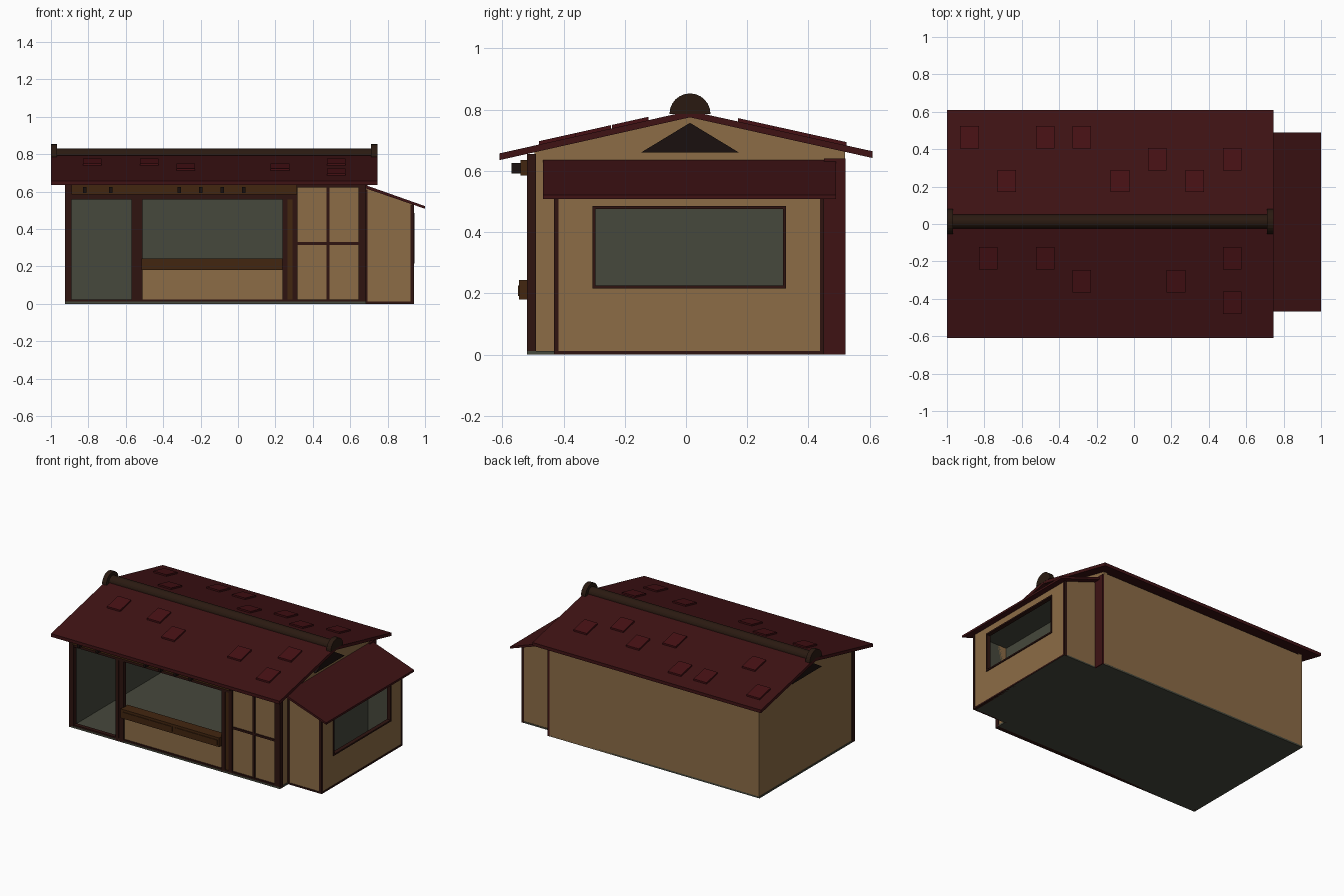
import bpy, bmesh, math

if "Cube" in bpy.data.objects:
    bpy.data.objects.remove(bpy.data.objects["Cube"])


def material(name, r, g, b):
    m = bpy.data.materials.new(name)
    lin = lambda c: (c / 255 / 12.92) if c < 10 else ((c / 255 + 0.055) / 1.055) ** 2.4
    m.diffuse_color = (lin(r), lin(g), lin(b), 1)
    m.use_nodes = True
    m.node_tree.nodes["Principled BSDF"].inputs["Base Color"].default_value = m.diffuse_color
    return m


TAN = material("plaster", 140, 108, 70)
DARK = material("dark_timber", 46, 20, 16)
BROWN = material("brown_timber", 66, 38, 16)
RED = material("roof_red", 62, 18, 20)
TILE = material("tile_red", 70, 16, 20)
RIDGE = material("ridge_brown", 42, 26, 17)
BLACK = material("vent_black", 26, 16, 14)
GREY = material("interior_grey", 70, 72, 60)


def finish(name, bm, mat):
    me = bpy.data.meshes.new(name)
    bm.to_mesh(me)
    bm.free()
    me.materials.append(mat)
    ob = bpy.data.objects.new(name, me)
    bpy.context.collection.objects.link(ob)
    return ob


def prism(name, pts, axis, a, b, mat):
    """Extrude a 2D profile from a to b along x (pts are y,z) or y (pts are x,z)."""
    bm = bmesh.new()
    put = (lambda p, t: (t, p[0], p[1])) if axis == "x" else (lambda p, t: (p[0], t, p[1]))
    lo = [bm.verts.new(put(p, a)) for p in pts]
    hi = [bm.verts.new(put(p, b)) for p in pts]
    bm.faces.new(lo)
    bm.faces.new(hi)
    n = len(pts)
    for i in range(n):
        j = (i + 1) % n
        bm.faces.new((lo[i], lo[j], hi[j], hi[i]))
    bmesh.ops.recalc_face_normals(bm, faces=bm.faces)
    return finish(name, bm, mat)


def box(name, x0, x1, y0, y1, z0, z1, mat):
    return prism(name, [(x0, z0), (x1, z0), (x1, z1), (x0, z1)], "y", y0, y1, mat)


def room(name, x0, x1, y0, y1, z0, z1, open_dir):
    """Inward-facing room lining with one side left open."""
    ob = box(name, x0, x1, y0, y1, z0, z1, GREY)
    bm = bmesh.new()
    bm.from_mesh(ob.data)
    bm.normal_update()
    gone = [f for f in bm.faces if f.normal[open_dir[0]] * open_dir[1] > 0.9]
    bmesh.ops.delete(bm, geom=gone, context="FACES")
    bmesh.ops.reverse_faces(bm, faces=bm.faces)
    bm.to_mesh(ob.data)
    bm.free()


def half_round(name, r, cy, cz, x0, x1, mat):
    pts = [(cy + r * math.cos(math.pi * i / 12), cz + r * math.sin(math.pi * i / 12)) for i in range(13)]
    return prism(name, pts, "x", x0, x1, mat)


APEX = 0.013

# floors and room linings
box("main_floor", -0.925, 0.685, -0.52, 0.52, 0, 0.012, GREY)
box("annex_floor", 0.685, 0.94, -0.43, 0.45, 0, 0.01, GREY)
room("main_room", -0.895, 0.645, -0.49, 0.49, 0.015, 0.63, (1, -1))
room("annex_room", 0.69, 0.92, -0.41, 0.43, 0.015, 0.52, (0, 1))

# gable end walls, back wall and attic vents
gable = [(-0.495, 0.005), (0.52, 0.005), (0.52, 0.662), (APEX, 0.777), (-0.495, 0.662)]
vent = [(-0.147, 0.66), (0.173, 0.66), (APEX, 0.757)]
for side, a, b in (("left", -0.922, -0.897), ("right", 0.65, 0.68)):
    prism(side + "_gable_wall", gable, "x", a, b, TAN)
prism("left_vent", vent, "x", -0.935, -0.915, BLACK)
prism("right_vent", vent, "x", 0.675, 0.695, BLACK)
box("back_wall", -0.922, 0.68, 0.495, 0.52, 0.003, 0.655, TAN)
box("back_corner_panel", 0.678, 0.692, 0.45, 0.521, 0, 0.64, RED)

# front posts, sill and header
for i, (a, b) in enumerate([(-0.925, -0.89), (-0.57, -0.548), (-0.543, -0.51), (0.237, 0.264),
                            (0.292, 0.318), (0.643, 0.685)]):
    box(f"front_post_{i}", a, b, -0.52, -0.49, 0, 0.655, DARK)
box("brown_post", 0.264, 0.292, -0.515, -0.49, 0, 0.56, BROWN)
box("post_backing", -0.55, -0.54, -0.515, -0.49, 0, 0.6, DARK)
box("front_sill", -0.92, 0.68, -0.518, -0.49, 0, 0.022, DARK)
box("front_header", -0.92, 0.318, -0.518, -0.49, 0.558, 0.655, DARK)
box("header_beam", -0.89, 0.315, -0.54, -0.51, 0.585, 0.635, BROWN)
for i, x in enumerate([-0.82, -0.68, -0.315, -0.2, -0.085, 0.03]):
    box(f"beam_peg_{i}", x - 0.009, x + 0.009, -0.57, -0.53, 0.592, 0.625, BLACK)

# serving counter
box("counter_wall", -0.512, 0.238, -0.51, -0.49, 0.02, 0.19, TAN)
box("counter_shelf", -0.515, 0.238, -0.545, -0.47, 0.18, 0.243, BROWN)
for i, (a, b) in enumerate([(-0.5, -0.12), (-0.1, 0.225)]):
    box(f"counter_panel_{i}", a, b, -0.549, -0.54, 0.192, 0.226, BROWN)

# panelled door
box("door_panel", 0.316, 0.645, -0.508, -0.49, 0.02, 0.625, TAN)
box("door_mullion", 0.472, 0.488, -0.516, -0.5, 0.02, 0.625, DARK)
box("door_rail", 0.316, 0.645, -0.516, -0.5, 0.315, 0.329, DARK)
box("door_head", 0.316, 0.645, -0.518, -0.49, 0.622, 0.655, DARK)

# annex walls with the side window
for side, a, b in (("front", -0.427, -0.41), ("back", 0.43, 0.447)):
    prism(f"annex_{side}_wall", [(0.68, 0.003), (0.937, 0.003), (0.937, 0.53), (0.68, 0.625)], "y", a, b, TAN)
W = (-0.305, 0.327, 0.215, 0.485)
for name, y0, y1, z0, z1 in (("below", -0.425, 0.445, 0.005, W[2]), ("above", -0.425, 0.445, W[3], 0.53),
                             ("left", -0.425, W[0], W[2], W[3]), ("right", W[1], 0.445, W[2], W[3])):
    box(f"annex_wall_{name}_window", 0.92, 0.937, y0, y1, z0, z1, TAN)
for name, y0, y1, z0, z1 in (("bottom", W[0], W[1], W[2], W[2] + 0.01), ("top", W[0], W[1], W[3] - 0.01, W[3]),
                             ("left", W[0], W[0] + 0.01, W[2], W[3]), ("right", W[1] - 0.01, W[1], W[2], W[3])):
    box(f"window_frame_{name}", 0.915, 0.943, y0, y1, z0, z1, DARK)
for name, y0, y1 in (("front", -0.431, -0.417), ("back", 0.438, 0.451)):
    box(f"annex_{name}_corner_post", 0.922, 0.941, y0, y1, 0, 0.532, DARK)
box("annex_wall_post", 0.68, 0.692, -0.431, -0.417, 0, 0.61, DARK)
box("annex_side_sill", 0.922, 0.941, -0.43, 0.45, 0, 0.011, DARK)
box("annex_front_sill", 0.68, 0.941, -0.431, -0.42, 0, 0.011, DARK)

# annex lean-to roof
prism("annex_roof", [(0.68, 0.635), (1.0, 0.522), (1.0, 0.508), (0.68, 0.618)], "y", -0.467, 0.49, RED)

# main gable roof
prism("main_roof", [(-0.61, 0.657), (APEX, 0.796), (0.61, 0.664), (0.61, 0.642), (APEX, 0.775), (-0.61, 0.635)],
      "x", -1.0, 0.745, RED)

# raised loose tiles, laid along each slope
def roof_z(y):
    return 0.796 - (APEX - y) * 0.223 if y < APEX else 0.796 - (y - APEX) * 0.221


tiles = [(-.88, .465), (-.475, .465), (-.28, .465), (.125, .345), (.525, .345), (-.68, .23), (-.075, .23),
         (.325, .23), (-.78, -.182), (-.475, -.182), (-.28, -.305), (.225, -.305), (.525, -.182), (.525, -.42)]
for i, (x, y) in enumerate(tiles):
    a, b = y - 0.06, y + 0.06
    prism(f"roof_tile_{i}", [(a, roof_z(a) - 0.005), (b, roof_z(b) - 0.005), (b, roof_z(b) + 0.011),
                             (a, roof_z(a) + 0.011)], "x", x - 0.05, x + 0.05, TILE)

# rounded ridge with end caps
half_round("ridge_roll", 0.037, APEX, 0.793, -0.98, 0.725, RIDGE)
for side, a, b in (("left", -1.0, -0.968), ("right", 0.712, 0.746)):
    half_round(f"ridge_cap_{side}", 0.067, APEX, 0.786, a, b, RIDGE)
